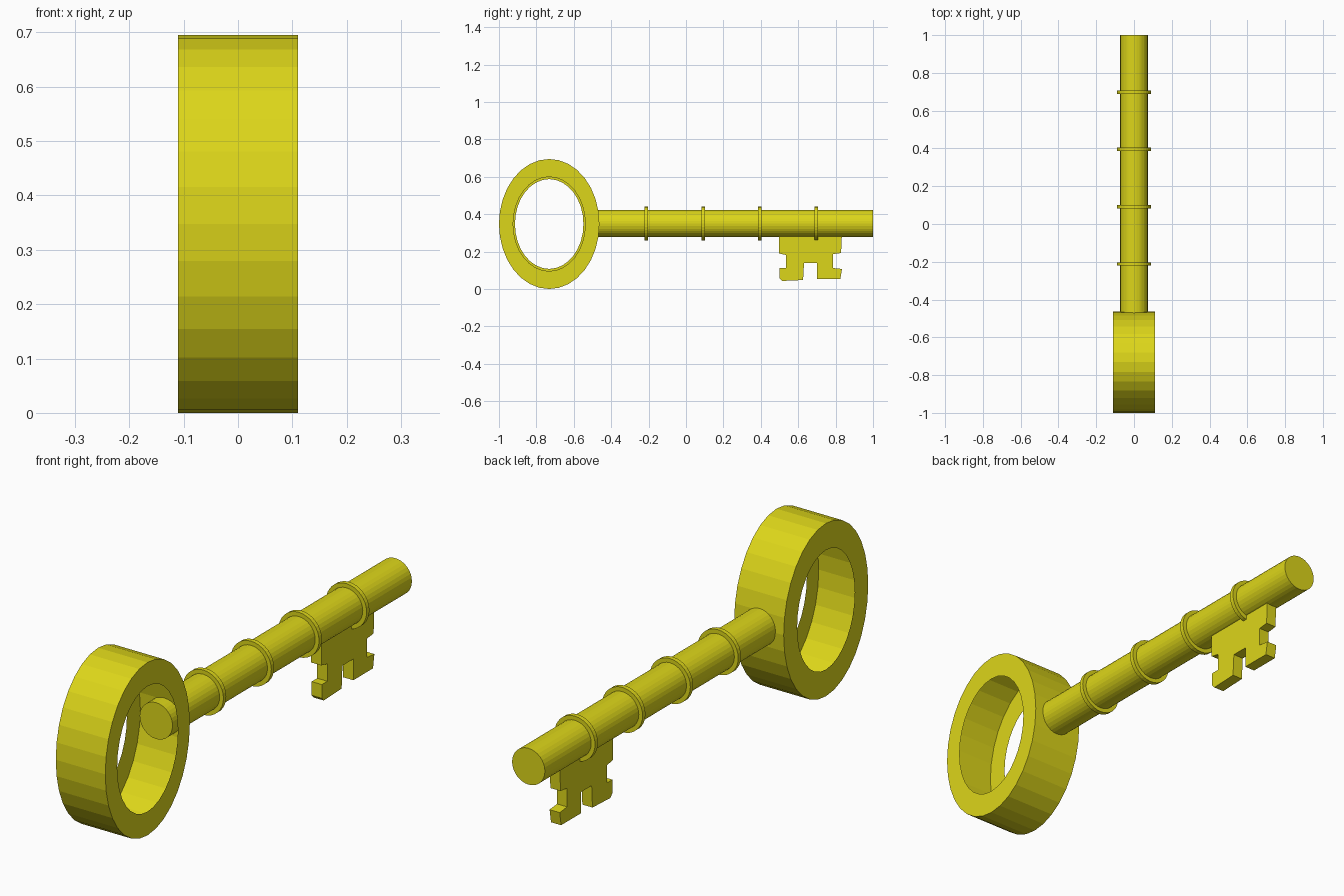
import bpy, bmesh, math

if "Cube" in bpy.data.objects:
    bpy.data.objects.remove(bpy.data.objects["Cube"])

SEG = 32
AXIS_Z = 0.35

gold = bpy.data.materials.new("yellow_metal")
gold.diffuse_color = (0.72, 0.67, 0.01, 1)
gold.use_nodes = True
gold.node_tree.nodes["Principled BSDF"].inputs["Base Color"].default_value = gold.diffuse_color


def add_object(name, bm):
    bmesh.ops.recalc_face_normals(bm, faces=bm.faces)
    mesh = bpy.data.meshes.new(name)
    bm.to_mesh(mesh)
    bm.free()
    mesh.materials.append(gold)
    obj = bpy.data.objects.new(name, mesh)
    bpy.context.collection.objects.link(obj)
    return obj


def rod(name, y0, y1, radius):
    """Flat-sided cylinder along y."""
    bpy.ops.mesh.primitive_cylinder_add(
        vertices=SEG, radius=radius, depth=y1 - y0,
        location=(0, (y0 + y1) / 2, AXIS_Z), rotation=(math.pi / 2, 0, 0))
    obj = bpy.context.object
    obj.name = name
    obj.data.materials.append(gold)


# Bow: hollow oval hoop, an outer wall with a flat rim on each side
def oval(bm, x, ry, rz):
    return [bm.verts.new((x, -0.7315 + ry * math.sin(2 * math.pi * i / SEG),
                          0.3475 + rz * math.cos(2 * math.pi * i / SEG)))
            for i in range(SEG)]


bm = bmesh.new()
loops = [oval(bm, *p) for p in ((0.11, 0.193, 0.252), (0.11, 0.2685, 0.3475),
                                (-0.11, 0.2685, 0.3475), (-0.11, 0.183, 0.24))]
for a, b in zip(loops, loops[1:]):
    for i in range(SEG):
        j = (i + 1) % SEG
        bm.faces.new((a[i], a[j], b[j], b[i]))
add_object("bow_ring", bm)

# Shaft, its inner end poking through the bow wall
rod("shaft", -0.52, 1.0, 0.073)

# Collars spaced along the shaft
for n, y in enumerate((-0.212, 0.092, 0.395, 0.697)):
    rod(f"collar_{n + 1}", y - 0.009, y + 0.009, 0.09)

# Toothed bit: side profile (y, z) extruded across x
profile = [(0.497, 0.30), (0.497, 0.19), (0.535, 0.182), (0.535, 0.112),
           (0.50, 0.112), (0.50, 0.057), (0.513, 0.043), (0.626, 0.048),
           (0.631, 0.138), (0.70, 0.138), (0.70, 0.053), (0.825, 0.053),
           (0.834, 0.107), (0.787, 0.112), (0.787, 0.187), (0.829, 0.192),
           (0.834, 0.30)]
bm = bmesh.new()
face = bm.faces.new([bm.verts.new((-0.0225, y, z)) for y, z in profile])
ext = bmesh.ops.extrude_face_region(bm, geom=[face], use_keep_orig=True)
bmesh.ops.translate(bm, vec=(0.045, 0, 0),
                    verts=[v for v in ext["geom"] if isinstance(v, bmesh.types.BMVert)])
add_object("bit", bm)
